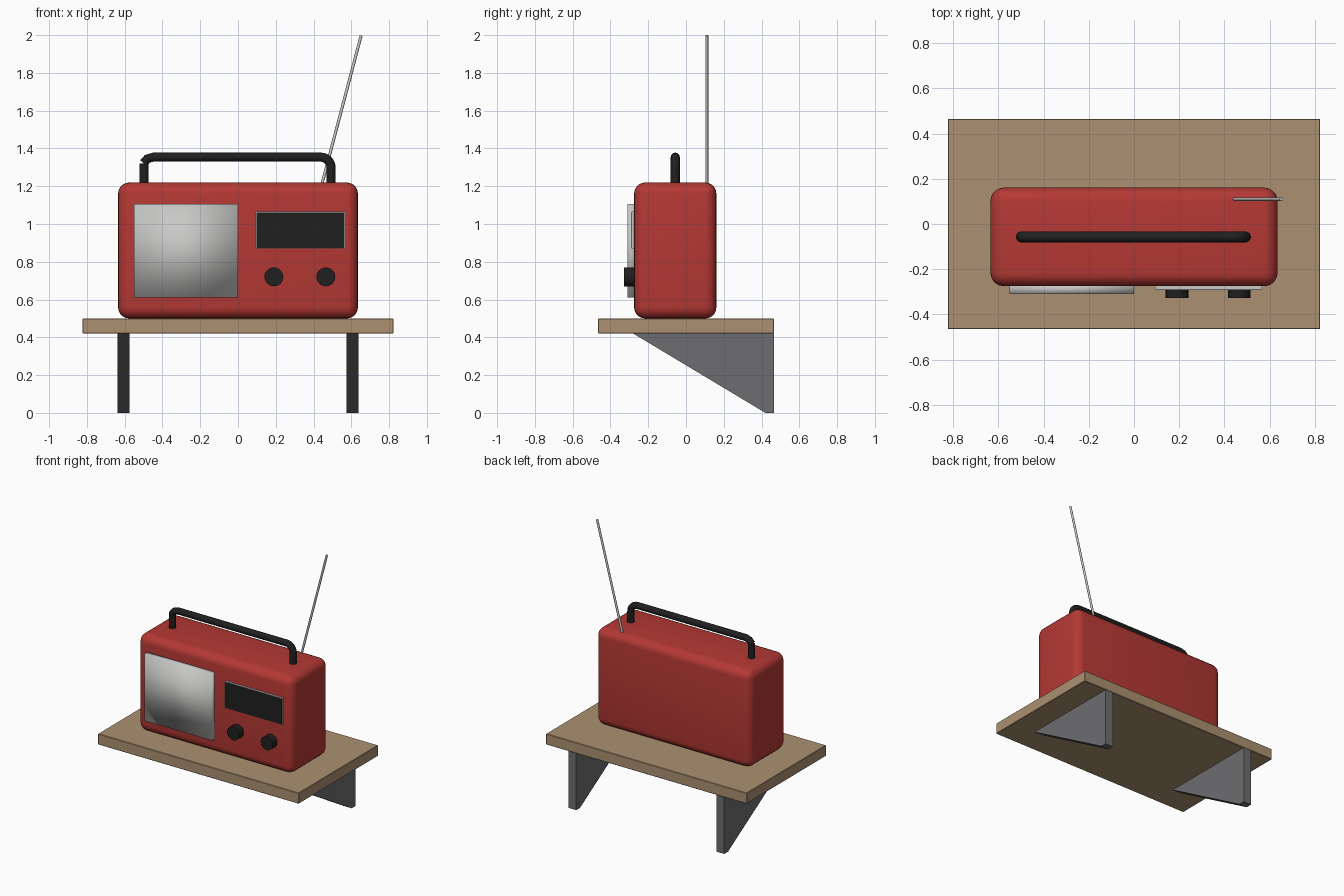
import bpy, bmesh, math
from mathutils import Vector

cube = bpy.data.objects.get("Cube")
if cube:
    bpy.data.objects.remove(cube, do_unlink=True)


def material(name, rgb):
    m = bpy.data.materials.new(name)
    m.use_nodes = True
    m.diffuse_color = (*rgb, 1)
    for node in m.node_tree.nodes:
        if node.type == 'BSDF_PRINCIPLED':
            node.inputs["Base Color"].default_value = (*rgb, 1)
    return m


red = material("red enamel", (0.46, 0.04, 0.034))
wood = material("pale wood", (0.41, 0.28, 0.165))
grey = material("bracket grey", (0.155, 0.155, 0.16))
black = material("black plastic", (0.014, 0.014, 0.014))
silver = material("silver", (0.58, 0.58, 0.57))


def finish(name, bm, mat, smooth=None):
    bmesh.ops.recalc_face_normals(bm, faces=bm.faces[:])
    mesh = bpy.data.meshes.new(name)
    bm.to_mesh(mesh)
    bm.free()
    mesh.materials.append(mat)
    ob = bpy.data.objects.new(name, mesh)
    bpy.context.collection.objects.link(ob)
    if smooth is not None:
        bpy.ops.object.select_all(action='DESELECT')
        ob.select_set(True)
        bpy.context.view_layer.objects.active = ob
        bpy.ops.object.shade_smooth_by_angle(angle=math.radians(smooth))
    return ob


def box(name, lo, hi, mat, bevel=0, segments=1, smooth=None):
    bm = bmesh.new()
    bmesh.ops.create_cube(bm, size=1)
    lo, hi = Vector(lo), Vector(hi)
    for v in bm.verts:
        v.co = (lo + hi) / 2 + v.co * (hi - lo)
    if bevel:
        bmesh.ops.bevel(bm, geom=bm.edges[:], offset=bevel, segments=segments,
                        profile=0.5, affect='EDGES')
    return finish(name, bm, mat, smooth)


def rod(name, a, b, radius, mat, sides=24):
    a, b = Vector(a), Vector(b)
    bm = bmesh.new()
    bmesh.ops.create_cone(bm, cap_ends=True, segments=sides, radius1=radius,
                          radius2=radius, depth=(b - a).length)
    bm.transform((b - a).to_track_quat('Z', 'Y').to_matrix().to_4x4())
    bmesh.ops.translate(bm, verts=bm.verts[:], vec=(a + b) / 2)
    return finish(name, bm, mat, 40)


# Shelf and its two triangular brackets
box("shelf", (-0.823, -0.465, 0.42), (0.823, 0.465, 0.5), wood, 0.003)
profile = [(-0.28, 0.42), (0.465, 0.42), (0.465, 0), (0.42, 0)]
for side, x in (("left", 0.607), ("right", -0.607)):
    bm = bmesh.new()
    face = bm.faces.new([bm.verts.new((x - 0.032, y, z)) for y, z in profile])
    ext = bmesh.ops.extrude_face_region(bm, geom=[face])["geom"]
    bmesh.ops.translate(bm, vec=(0.064, 0, 0),
                        verts=[g for g in ext if isinstance(g, bmesh.types.BMVert)])
    finish(side + "_bracket", bm, grey)

# Rounded cabinet
box("cabinet", (-0.635, -0.275, 0.5), (0.635, 0.161, 1.22), red, 0.06, 5, 40)

# Speaker panel, softly shaded, and the tuning dial
box("speaker_panel", (-0.55, -0.31, 0.61), (0, -0.265, 1.105), silver, smooth=180)
box("dial_frame", (0.093, -0.289, 0.87), (0.567, -0.265, 1.066), silver)
box("dial_window", (0.098, -0.292, 0.874), (0.562, -0.288, 1.062), black)

# Knobs
for side, x in (("left", 0.465), ("right", 0.19)):
    rod(side + "_knob", (x, -0.328, 0.72), (x, -0.265, 0.72), 0.05, black)

# Handle: a separate post on the right, a bent bar down to the left
rod("handle_right_post", (-0.498, -0.057, 1.2), (-0.498, -0.057, 1.32), 0.024, black, 16)
path = [(-0.5, 1.322), (-0.48, 1.345), (-0.45, 1.354)]
bend = 0.055
for i in range(7):
    a = math.pi / 2 * (1 - i / 6)
    path.append((0.438 + bend * math.cos(a), 1.299 + bend * math.sin(a)))
path.append((0.493, 1.2))
bm = bmesh.new()
rings = []
sides = 16
for i, (x, z) in enumerate(path):
    before, after = path[max(i - 1, 0)], path[min(i + 1, len(path) - 1)]
    t = Vector((after[0] - before[0], 0, after[1] - before[1])).normalized()
    across = Vector((-t.z, 0, t.x))
    ring = []
    for k in range(sides):
        a = math.tau * k / sides
        off = (across * math.cos(a) + Vector((0, 1, 0)) * math.sin(a)) * 0.024
        ring.append(bm.verts.new(Vector((x, -0.057, z)) + off))
    rings.append(ring)
for r, s in zip(rings, rings[1:]):
    for k in range(sides):
        n = (k + 1) % sides
        bm.faces.new((r[k], r[n], s[n], s[k]))
bm.faces.new(rings[0])
bm.faces.new(rings[-1])
finish("handle_bar", bm, black, 50)

# Leaning aerial
rod("aerial", (0.44, 0.11, 1.195), (0.652, 0.11, 1.998), 0.008, silver, 12)
